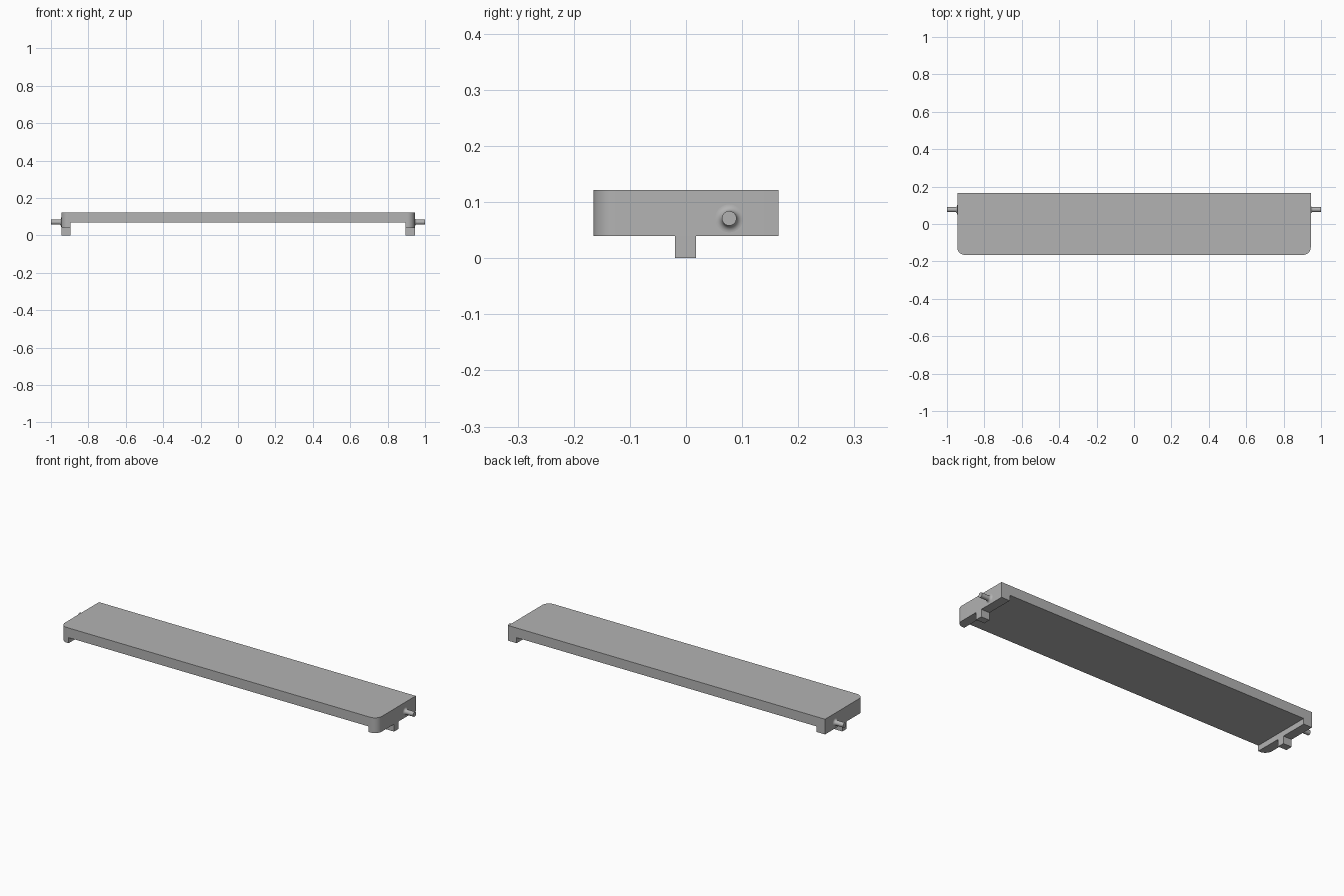
import bpy, bmesh, math
from mathutils import Matrix, Vector

cube = bpy.data.objects.get("Cube")
if cube:
    bpy.data.objects.remove(cube, do_unlink=True)

grey = bpy.data.materials.new("plain grey")
grey.use_nodes = True
colour = (0.45, 0.45, 0.45, 1)
grey.diffuse_color = colour
grey.node_tree.nodes["Principled BSDF"].inputs["Base Color"].default_value = colour

END_X, INNER_X, HALF_Y = 0.945, 0.895, 0.165
RAIL_Z, PLATE_Z, TOP_Z = 0.04, 0.07, 0.122
PIN_Y, PIN_Z, PIN_R, FILLET = 0.077, 0.071, 0.013, 0.012


def finish(bm, name, smooth=True):
    bmesh.ops.recalc_face_normals(bm, faces=bm.faces)
    mesh = bpy.data.meshes.new(name)
    bm.to_mesh(mesh)
    bm.free()
    obj = bpy.data.objects.new(name, mesh)
    bpy.context.collection.objects.link(obj)
    mesh.materials.append(grey)
    if smooth:
        bpy.ops.object.select_all(action='DESELECT')
        obj.select_set(True)
        bpy.context.view_layer.objects.active = obj
        bpy.ops.object.shade_smooth_by_angle(angle=math.radians(35))
    return obj


# Shelf: channel profile swept front to back, with rounded front corners
bm = bmesh.new()
half = [(END_X, TOP_Z), (END_X, RAIL_Z), (INNER_X, RAIL_Z), (INNER_X, PLATE_Z)]
outline = half + [(-x, z) for x, z in reversed(half)]
face = bm.faces.new([bm.verts.new((x, -HALF_Y, z)) for x, z in outline])
swept = bmesh.ops.extrude_face_region(bm, geom=[face])
bmesh.ops.translate(bm, vec=(0, 2 * HALF_Y, 0),
                    verts=[v for v in swept["geom"] if isinstance(v, bmesh.types.BMVert)])
corners = [e for e in bm.edges
           if all(abs(v.co.x) > END_X - 0.001 and v.co.y < 0 for v in e.verts)
           and abs(e.verts[0].co.z - e.verts[1].co.z) > 0.01]
bmesh.ops.bevel(bm, geom=corners, offset=0.04, segments=10, profile=0.5, affect='EDGES')
finish(bm, "shelf")

for side, label in ((1, "left"), (-1, "right")):
    # Square foot under each end rail
    bm = bmesh.new()
    place = (Matrix.Translation((side * (END_X + INNER_X) / 2, -0.001, RAIL_Z / 2))
             @ Matrix.Diagonal((END_X - INNER_X, 0.038, RAIL_Z, 1)))
    bmesh.ops.create_cube(bm, size=1, matrix=place)
    finish(bm, label + "_foot", smooth=False)

    # Pivot pin with a filleted root, turned around the x axis
    bm = bmesh.new()
    profile = []
    for i in range(9):
        a = math.pi / 2 * i / 8
        profile.append((END_X + FILLET * (1 - math.cos(a)),
                        PIN_R + FILLET * (1 - math.sin(a))))
    profile += [(1.0, PIN_R), (1.0, 0)]
    verts = [bm.verts.new((side * x, PIN_Y, PIN_Z + r)) for x, r in profile]
    edges = [bm.edges.new(pair) for pair in zip(verts, verts[1:])]
    bmesh.ops.spin(bm, geom=verts + edges, cent=Vector((0, PIN_Y, PIN_Z)),
                   axis=(1, 0, 0), angle=2 * math.pi, steps=32, use_merge=True)
    bmesh.ops.remove_doubles(bm, verts=bm.verts, dist=0.00001)
    finish(bm, label + "_pin")
